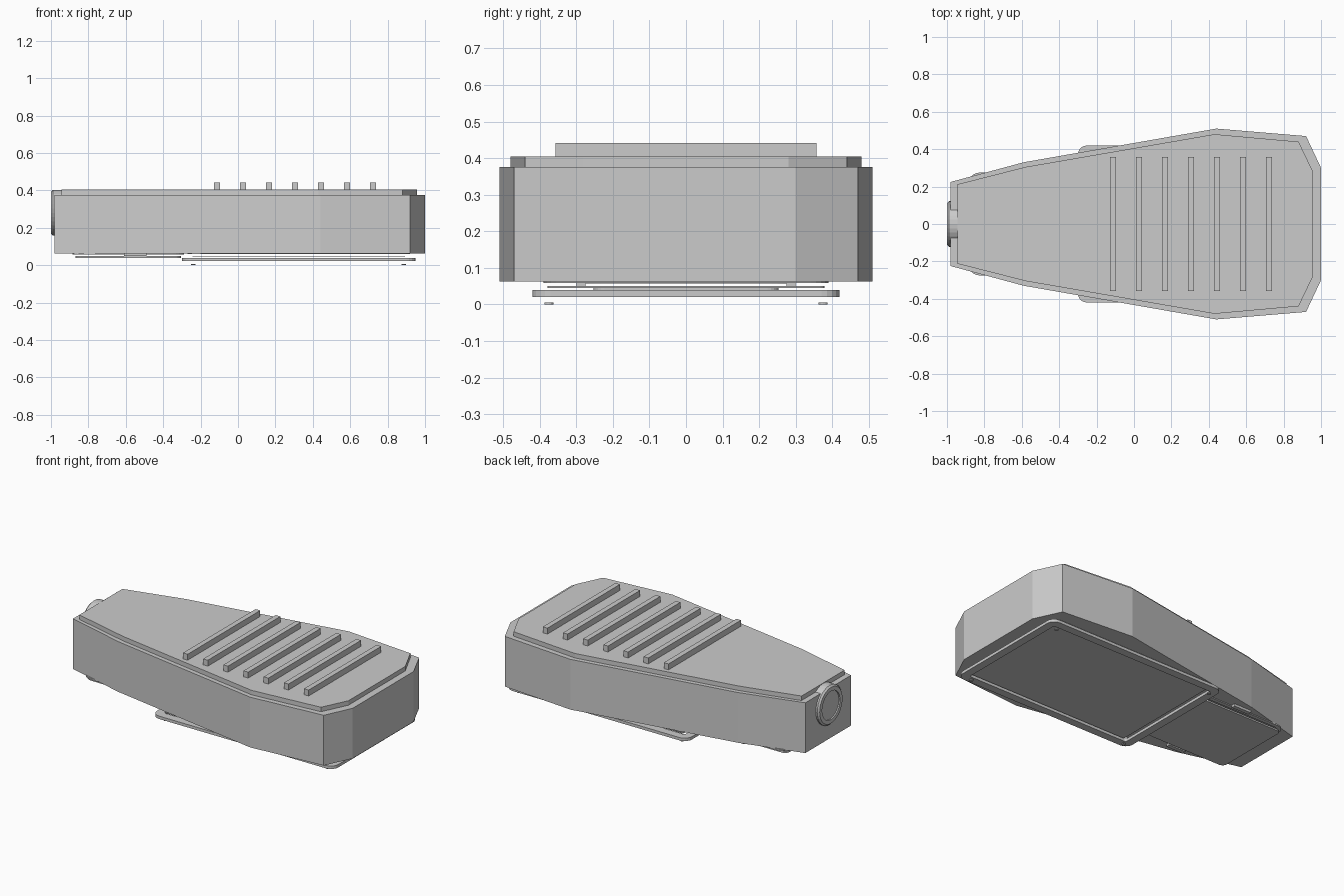
import bpy, bmesh
from math import pi, cos, sin

if "Cube" in bpy.data.objects:
    bpy.data.objects.remove(bpy.data.objects["Cube"])


def finish(name, bm):
    bmesh.ops.recalc_face_normals(bm, faces=bm.faces)
    me = bpy.data.meshes.new(name)
    bm.to_mesh(me)
    bm.free()
    ob = bpy.data.objects.new(name, me)
    bpy.context.collection.objects.link(ob)
    return ob


def prism(name, outline, z0, z1):
    bm = bmesh.new()
    lo = [bm.verts.new((x, y, z0)) for x, y in outline]
    hi = [bm.verts.new((x, y, z1)) for x, y in outline]
    n = len(lo)
    bm.faces.new(lo)
    bm.faces.new(hi)
    for i in range(n):
        j = (i + 1) % n
        bm.faces.new((lo[i], lo[j], hi[j], hi[i]))
    return finish(name, bm)


def ring(name, loops):
    """Closed solid swept through a cycle of equal-length 3D loops."""
    bm = bmesh.new()
    vs = [[bm.verts.new(p) for p in loop] for loop in loops]
    m, n = len(vs), len(vs[0])
    for a in range(m):
        b = (a + 1) % m
        for i in range(n):
            j = (i + 1) % n
            bm.faces.new((vs[a][i], vs[a][j], vs[b][j], vs[b][i]))
    return finish(name, bm)


def mirrored(half):
    return [(x, -y) for x, y in half] + [(x, y) for x, y in reversed(half)]


def rounded(x0, x1, hy, r, seg=5):
    pts = []
    for k, (cx, cy) in enumerate([(x1 - r, hy - r), (x0 + r, hy - r), (x0 + r, r - hy), (x1 - r, r - hy)]):
        for i in range(seg + 1):
            a = pi / 2 * (k + i / seg)
            pts.append((cx + r * cos(a), cy + r * sin(a)))
    return pts


def frame(name, x0, x1, hy, w, r, z0, z1):
    out, inn = rounded(x0, x1, hy, r), rounded(x0 + w, x1 - w, hy - w, max(r - w, 0.012))
    up = lambda pts, z: [(x, y, z) for x, y in pts]
    return ring(name, [up(out, z0), up(out, z1), up(inn, z1), up(inn, z0)])


def box(name, x0, x1, y0, y1, z0, z1):
    return prism(name, [(x0, y0), (x1, y0), (x1, y1), (x0, y1)], z0, z1)


def circle(r, n=32, c=(0, 0)):
    return [(c[0] + r * cos(2 * pi * i / n), c[1] + r * sin(2 * pi * i / n)) for i in range(n)]


# Tapered housing and raised lid
prism("housing", mirrored([(-0.98, 0.225), (-0.59, 0.33), (0.44, 0.51), (0.92, 0.47), (1.0, 0.30)]), 0.063, 0.376)
prism("lid", mirrored([(-0.945, 0.212), (-0.58, 0.305), (0.43, 0.48), (0.88, 0.44), (0.957, 0.28)]), 0.37, 0.404)

# Cooling fins
for i in range(7):
    x = -0.113 + i * 0.139
    box(f"cooling_fin_{i + 1}", x - 0.016, x + 0.016, -0.357, 0.357, 0.40, 0.441)

# Pole socket: collar and recessed bore plate
yz = lambda r, x: [(x, y, z + 0.28) for y, z in circle(r)]
ring("socket_collar", [yz(0.122, -0.942), yz(0.122, -0.99), yz(0.112, -1.0),
                       yz(0.088, -1.0), yz(0.088, -0.942)])
bore = prism("socket_bore", circle(0.089), 0, 0.03)
bore.rotation_euler = (0, pi / 2, 0)
bore.location = (-0.992, 0, 0.28)

# Lamp lens: gasket, rim, glass and screws
frame("lens_gasket", -0.27, 0.92, 0.39, 0.025, 0.05, 0.059, 0.066)
frame("lens_rim", -0.30, 0.95, 0.42, 0.05, 0.05, 0.021, 0.039)
prism("lens_glass", rounded(-0.243, 0.892, 0.379, 0.012), 0.045, 0.050)
for i, (x, y) in enumerate([(-0.238, -0.375), (-0.238, 0.375), (0.885, -0.375), (0.885, 0.375)]):
    prism(f"lens_screw_{i + 1}", circle(0.012, 12, (x, y)), 0.0, 0.006)

# Rear service door with gasket and side latches
frame("door_gasket", -0.885, -0.29, 0.275, 0.025, 0.06, 0.057, 0.066)
prism("service_door", rounded(-0.87, -0.305, 0.253, 0.03), 0.039, 0.049)
for side in (-1, 1):
    y = side * 0.287
    box("door_latch_" + ("left" if side < 0 else "right"), -0.61, -0.49, y - 0.0125, y + 0.0125, 0.048, 0.066)
